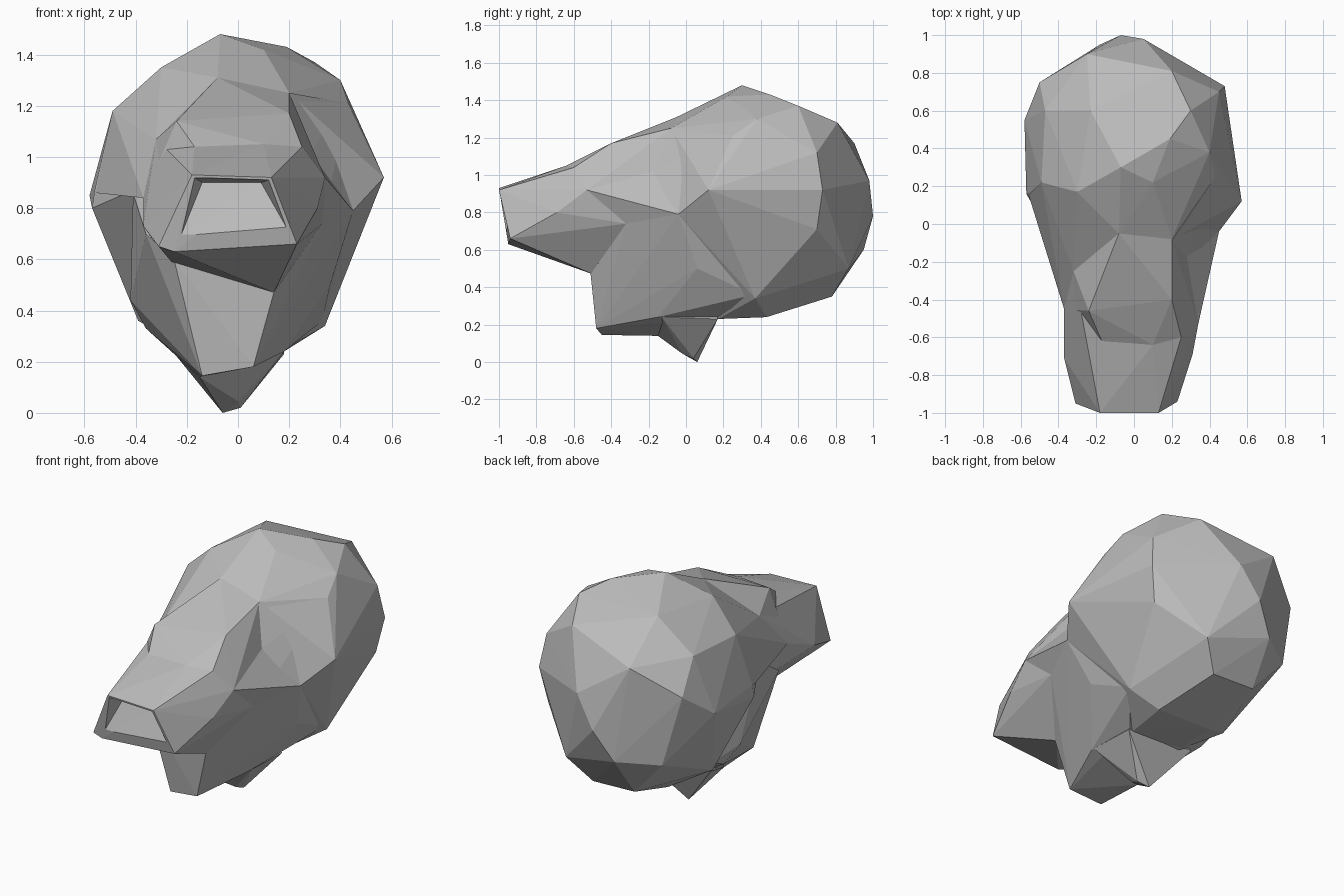
import bpy, bmesh

grey = bpy.data.materials.new("plain_grey")
grey.diffuse_color = (0.5, 0.5, 0.5, 1)


def faceted(name, points):
    """Flat-faced solid stretched around a handful of corner points."""
    bm = bmesh.new()
    for p in points:
        bm.verts.new(p)
    bmesh.ops.convex_hull(bm, input=bm.verts[:])
    loose = [v for v in bm.verts if not v.link_faces]
    bmesh.ops.delete(bm, geom=loose, context='VERTS')
    bmesh.ops.recalc_face_normals(bm, faces=bm.faces[:])
    me = bpy.data.meshes.new(name)
    bm.to_mesh(me)
    bm.free()
    me.materials.append(grey)
    ob = bpy.data.objects.new(name, me)
    bpy.context.collection.objects.link(ob)
    return ob


# rounded skull with a lopsided crown
skull = faceted("head", [
    (-.07, .30, 1.48), (.10, .22, 1.42), (.19, .45, 1.43), (.30, .60, 1.37),
    (.40, .38, 1.30), (.43, .25, 1.21), (.20, .81, 1.28), (-.25, .90, 1.17),
    (-.23, .60, 1.37), (-.47, .60, 1.19), (-.50, .75, 1.00), (-.58, .55, .85),
    (-.49, .22, 1.18), (-.30, .17, 1.35), (.45, .70, 1.12), (.48, .73, .92),
    (.57, .12, .92), (.44, .70, .71), (-.07, 1.0, .78), (.05, .98, .97),
    (-.18, .95, .60), (.20, .87, .50), (-.40, .80, .58), (.08, .78, .35),
    (-.20, .78, .36), (.34, .37, .34), (.18, .43, .24), (-.18, .43, .25),
    (-.39, .30, .36), (-.57, .16, .80), (-.56, .16, .87), (-.41, -.12, .87),
    (.45, -.04, .79), (.20, -.08, 1.25), (-.08, -.05, 1.31), (.15, .17, .23),
    (-.20, .15, .25),
])

# long snout, tapering towards the nose
snout = faceted("snout", [
    (-.18, -1.0, .93), (.13, -1.0, .92), (.23, -.94, .66), (-.25, -.95, .63),
    (-.31, -.95, .65), (-.37, -.71, .73), (-.37, -.45, .84), (.31, -.69, .80),
    (.34, -.53, .92), (.25, -.60, 1.04), (-.17, -.62, 1.04), (.10, -.64, 1.05),
    (.14, -.50, .47), (-.26, -.47, .59), (.33, -.32, .74), (-.35, -.20, .70),
    (.28, -.17, 1.02), (-.32, -.25, 1.07), (.15, .10, .60), (-.15, .10, .60),
])

# bridge rising from snout to forehead
bridge = faceted("bridge", [
    (-.17, -.62, 1.04), (.10, -.64, 1.05), (.25, -.60, 1.04), (.20, -.40, 1.17),
    (-.24, -.46, 1.14), (-.37, -.45, .84), (.34, -.53, .92), (.28, -.17, 1.02),
    (-.32, -.25, 1.07), (.20, -.08, 1.25), (-.08, -.05, 1.31),
    (.20, .15, .90), (-.25, .15, .90),
])

# cheeks and temples that blend the snout into the skull
temple_right = faceted("right_temple", [
    (.20, -.09, 1.25), (.28, -.17, 1.02), (.45, -.04, .79), (.43, .25, 1.21),
    (.33, -.32, .74), (.10, .20, 1.0), (.10, .10, .75),
])
cheek_right = faceted("right_cheek", [
    (.28, -.17, 1.02), (.45, -.04, .79), (.34, -.53, .92), (.33, -.32, .74),
    (.05, -.30, .80), (.10, .10, .80), (.10, .05, 1.0),
])
temple_left = faceted("left_temple", [
    (-.08, -.05, 1.31), (-.32, -.25, 1.07), (-.41, -.15, .87), (-.30, .17, 1.35),
    (-.49, .22, 1.18), (-.56, .16, .86), (-.37, -.45, .84), (-.05, .10, .85),
    (-.05, .20, 1.1),
])

# lower jaw below the snout
jaw = faceted("jaw", [
    (.14, -.51, .47), (-.25, -.49, .60), (-.14, -.45, .145), (.06, -.48, .18),
    (.18, -.15, .24), (.36, .06, .50), (.33, -.32, .74), (.45, -.04, .79),
    (-.36, -.38, .70), (-.41, -.13, .86), (-.42, .08, .44), (-.36, .15, .33),
    (-.15, -.15, .14), (.28, .13, .35), (.17, .17, .24), (-.20, .20, .26),
    (.33, .36, .36), (-.38, .30, .40), (.0, .30, .70),
])

# pointed throat at the bottom
throat = faceted("throat", [
    (-.06, .06, 0), (.01, .04, .02), (.0, -.02, .045), (-.15, -.15, .14),
    (.18, -.13, .24), (.18, .17, .23), (-.28, .16, .27), (0, .10, .45),
])

# shallow hollow under the nose tip
hollow = faceted("nose_hollow", [
    (-.175, -1.02, .922), (.125, -1.02, .912), (.22, -.98, .67),
    (-.24, -.98, .65), (-.14, -.88, .90), (.09, -.88, .90),
])

# merge everything into one skin, then hollow the nose
parts = (snout, bridge, temple_right, cheek_right, temple_left, jaw, throat, hollow)
for part in parts:
    mod = skull.modifiers.new("merge_" + part.name, 'BOOLEAN')
    mod.operation = 'DIFFERENCE' if part is hollow else 'UNION'
    mod.solver = 'EXACT'
    mod.object = part
    part.hide_render = True
    part.hide_viewport = True
